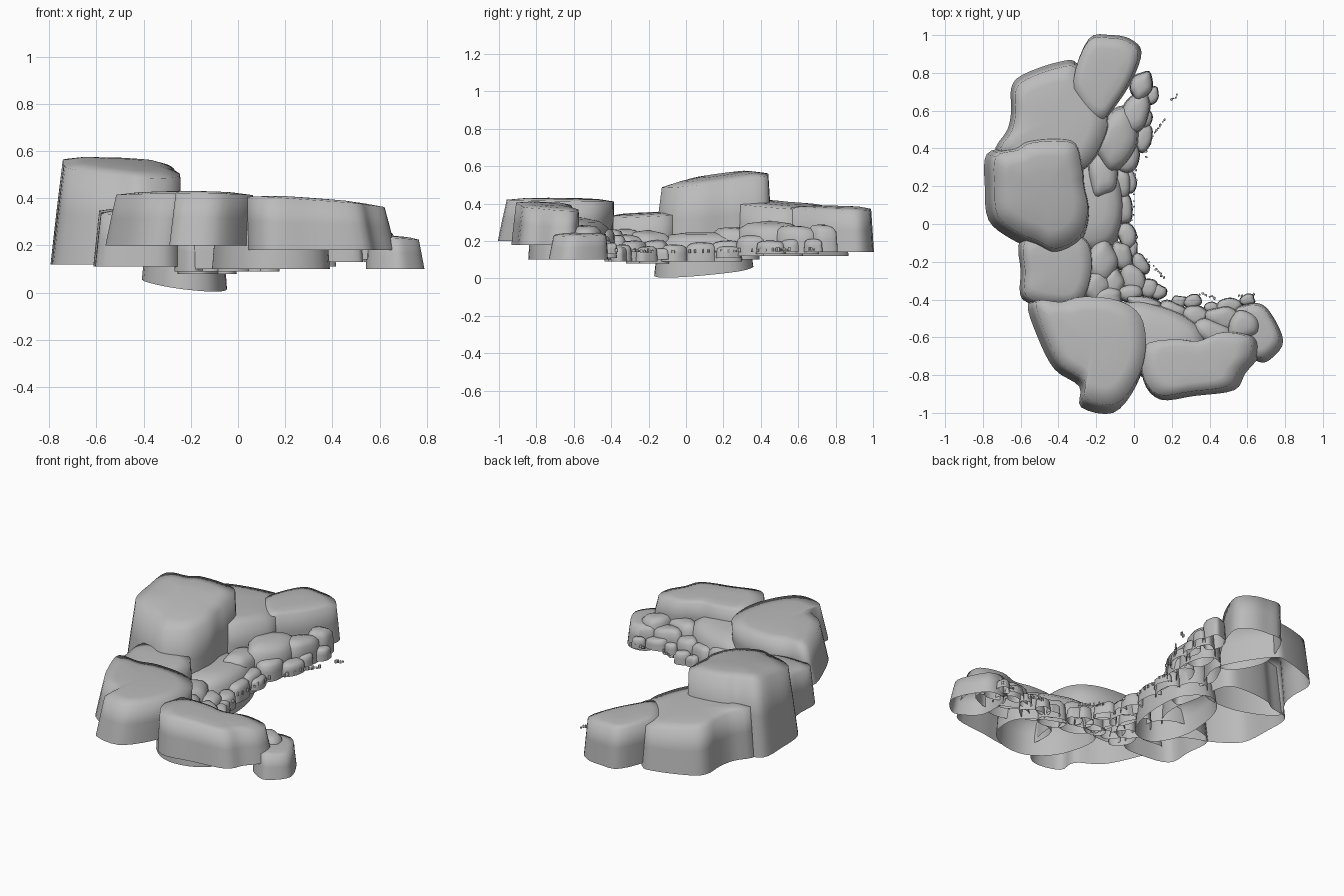
import bpy, bmesh, math, random
from mathutils import Vector

if "Cube" in bpy.data.objects:
    bpy.data.objects.remove(bpy.data.objects["Cube"])

random.seed(7)
stone = bpy.data.materials.new("grey stone")
stone.diffuse_color = (0.5, 0.5, 0.5, 1)
stone.use_nodes = True
stone.node_tree.nodes["Principled BSDF"].inputs["Base Color"].default_value = stone.diffuse_color

CRISP = lambda t: ((0, 0), (t * .5, .5), (t, .94), (t + .28, .985), (.68, 1))
ROUND = lambda t: ((0, 0), (t * .6, .5), (t + .02, .8), (t + .25, .95), (.65, 1))


def smooth_loop(pts, n=4):
    """Closed Catmull-Rom curve through the outline points."""
    out, k = [], len(pts)
    for i in range(k):
        a, b, c, d = (Vector(pts[(i + j - 1) % k]) for j in range(4))
        for s in range(n):
            t = s / n
            out.append(0.5 * (2 * b + (c - a) * t + (2 * a - 5 * b + 4 * c - d) * t * t
                              + (3 * b - a - 3 * c + d) * t ** 3))
    return out


def shell(bm, loop, zb, zt, tilt=(0, 0), base_tilt=(0, 0), taper=.06, shift=(0, 0), profile=CRISP):
    """Open-bottomed boulder: leaning wall, shoulder, gently domed top."""
    c = sum(loop, Vector((0, 0))) / len(loop)
    h = zt - zb
    rings = []
    for inset, f in profile(taper):
        ring = []
        for p in loop:
            q = c + (p - c) * (1 - inset) + Vector(shift) * f
            d = q - c
            z = zb + h * f + f * (tilt[0] * d.x + tilt[1] * d.y)
            z += (1 - f) * (base_tilt[0] * d.x + base_tilt[1] * d.y)
            ring.append(bm.verts.new((q.x, q.y, z)))
        rings.append(ring)
    n = len(loop)
    for lo, hi in zip(rings, rings[1:]):
        for i in range(n):
            bm.faces.new((lo[i], lo[(i + 1) % n], hi[(i + 1) % n], hi[i]))
    top = bm.verts.new((c.x + shift[0], c.y + shift[1], zt))
    for i in range(n):
        bm.faces.new((rings[-1][i], rings[-1][(i + 1) % n], top))


def finish(bm, name, angle=88):
    me = bpy.data.meshes.new(name)
    bm.to_mesh(me)
    bm.free()
    ob = bpy.data.objects.new(name, me)
    bpy.context.collection.objects.link(ob)
    me.materials.append(stone)
    bpy.ops.object.select_all(action='DESELECT')
    ob.select_set(True)
    bpy.context.view_layer.objects.active = ob
    bpy.ops.object.shade_smooth_by_angle(angle=math.radians(angle))


def boulder(name, pts, zb, zt, **kw):
    area = sum(p[0] * q[1] - q[0] * p[1] for p, q in zip(pts, pts[1:] + pts[:1]))
    if area < 0:
        pts = pts[::-1]
    bm = bmesh.new()
    shell(bm, smooth_loop(pts), zb, zt, **kw)
    finish(bm, name)


def blob(x, y, rx, ry, rot, sides=9, rough=.18):
    """Irregular oval outline."""
    pts = []
    r = math.radians(rot)
    for i in range(sides):
        a = 2 * math.pi * i / sides
        s = 1 + random.uniform(-rough, rough * .6)
        u, v = rx * s * math.cos(a), ry * s * math.sin(a)
        pts.append((x + u * math.cos(r) - v * math.sin(r), y + u * math.sin(r) + v * math.cos(r)))
    return pts


def cluster(name, rows):
    """Group of small rocks: x, y, rx, ry, turn, base, top."""
    bm = bmesh.new()
    for x, y, rx, ry, rot, zb, zt in rows:
        shell(bm, smooth_loop(blob(x, y, rx * 1.12, ry * 1.12, rot), 3), zb, zt,
              tilt=(random.uniform(-.2, -.04), random.uniform(-.06, .06)), taper=.08, profile=ROUND)
    finish(bm, name)


# Large outer boulders
boulder("tall_boulder", [(-.78, .37), (-.65, .41), (-.58, .45), (-.43, .465), (-.31, .44), (-.27, .3), (-.26, .2),
        (-.235, .05), (-.28, -.1), (-.42, -.175), (-.53, -.13), (-.65, -.08), (-.77, .02), (-.79, .2)],
        .12, .555, tilt=(-.07, .13), taper=.11, shift=(.02, .008))
boulder("back_left_boulder", [(-.73, .37), (-.67, .5), (-.65, .6), (-.65, .72), (-.59, .79), (-.39, .86), (-.29, .84),
        (-.14, .6), (-.15, .45), (-.27, .28), (-.5, .26)], .12, .405, tilt=(-.06, -.07), taper=.07, shift=(.01, -.01))
boulder("back_boulder", [(-.32, .76), (-.24, .98), (-.12, 1.0), (-.02, .98), (.04, .91), (-.01, .76), (-.1, .62),
        (-.17, .54), (-.26, .6)], .14, .385, tilt=(-.06, -.01), taper=.05, shift=(-.01, -.005))
boulder("left_boulder", [(-.6, -.08), (-.6, -.25), (-.59, -.4), (-.42, -.44), (-.28, -.42), (-.22, -.25), (-.25, -.08),
        (-.42, -.02)], .11, .35, tilt=(-.04, .05), taper=.08, shift=(.01, 0))
boulder("front_boulder", [(-.56, -.42), (-.51, -.6), (-.42, -.77), (-.29, -.86), (-.28, -.97), (-.11, -1.0), (.01, -.86),
        (.06, -.68), (.03, -.5), (-.1, -.41), (-.3, -.39), (-.42, -.42)],
        .2, .43, tilt=(-.01, -.02), taper=.07, shift=(.025, .025))
boulder("front_right_boulder", [(.05, -.65), (.05, -.83), (.14, -.93), (.32, -.91), (.53, -.88), (.59, -.79), (.66, -.7),
        (.65, -.6), (.5, -.57), (.36, -.62), (.22, -.61)], .18, .395, tilt=(-.07, -.05), taper=.08, shift=(-.025, .01))
boulder("right_end_boulder", [(.56, -.45), (.66, -.42), (.73, -.48), (.79, -.62), (.73, -.71), (.66, -.73), (.55, -.64)],
        .1, .24, tilt=(-.08, 0), taper=.12, shift=(-.01, .01))

# Mid-sized inner rocks
boulder("low_centre_rock", [(-.4, 0), (-.38, .25), (-.25, .36), (-.1, .3), (-.05, .15), (-.06, -.02), (-.13, -.14),
        (-.28, -.16)], .035, .245, base_tilt=(-.12, .09), taper=.08, profile=ROUND)
boulder("front_inner_rock", [(-.11, -.48), (-.02, -.4), (.12, -.42), (.27, -.48), (.38, -.58), (.37, -.74), (.25, -.83),
        (.08, -.83), (-.06, -.7)], .1, .325, tilt=(-.05, -.1), taper=.06, profile=ROUND)

cluster("back_inner_rocks", [
    (.04, .73, .06, .08, -20, .14, .285), (.01, .59, .075, .11, -15, .13, .28), (-.09, .46, .1, .18, -15, .12, .3),
    (-.03, .36, .065, .09, -10, .12, .23), (-.16, .26, .08, .12, 0, .1, .27), (.1, .68, .03, .045, -20, .14, .21),
    (.05, .46, .04, .07, -10, .13, .2), (.06, .57, .035, .06, 10, .14, .21), (-.06, .21, .045, .08, 0, .09, .2)])
cluster("middle_inner_rocks", [
    (-.05, .08, .045, .09, 0, .09, .19), (-.04, -.06, .045, .065, 10, .09, .18), (-.17, -.2, .09, .12, 0, .08, .25),
    (-.06, -.17, .055, .08, 10, .08, .2), (-.2, -.33, .07, .09, 0, .09, .26), (-.11, -.31, .06, .08, 0, .09, .23),
    (-.01, -.29, .06, .08, 30, .09, .2), (.03, -.21, .04, .06, 30, .09, .17), (.07, -.34, .05, .05, 0, .09, .18),
    (.13, -.36, .04, .04, -20, .09, .17), (-.02, -.37, .06, .05, 0, .09, .23), (-.14, -.39, .08, .05, 0, .1, .26),
    (-.02, .22, .03, .06, 0, .11, .17), (-.01, -.13, .03, .04, 0, .1, .16)])
cluster("front_inner_rocks", [
    (.06, -.43, .1, .05, -15, .1, .26), (.2, -.46, .08, .05, -20, .1, .23), (.31, -.41, .045, .035, 25, .11, .18),
    (.33, -.49, .07, .055, 0, .11, .23), (.47, -.5, .09, .06, -10, .14, .25), (.5, -.44, .07, .04, 10, .14, .2),
    (.6, -.4, .04, .03, 10, .13, .19), (.42, -.57, .12, .06, -15, .13, .28), (.57, -.54, .08, .08, 20, .14, .28),
    (.24, -.41, .04, .03, 0, .11, .17), (.41, -.44, .04, .03, 0, .13, .19), (.6, -.47, .06, .05, 0, .13, .24)])

# Pebble trails along the inner edge: start, end, count
bm = bmesh.new()
for x0, y0, x1, y1, count in ((.2, .66, .23, .68, 4), (.1, .47, .16, .55, 8), (.06, .36, .08, .43, 4),
                              (0, .16, .01, .28, 6), (-.01, .02, 0, .12, 4), (0, -.06, .01, -.07, 2),
                              (.05, -.18, .16, -.28, 10), (.35, -.37, .43, -.39, 6), (.56, -.38, .63, -.37, 5)):
    for i in range(count):
        t = i / (count - 1)
        x = x0 + (x1 - x0) * t + random.uniform(-.006, .006)
        y = y0 + (y1 - y0) * t + random.uniform(-.006, .006)
        r = random.uniform(.006, .01)
        z = .135 + .02 * abs(y)
        shell(bm, [Vector(p) for p in blob(x, y, r, r * .7, random.uniform(0, 180), 6)],
              z, z + random.uniform(.01, .022))
finish(bm, "pebbles")
